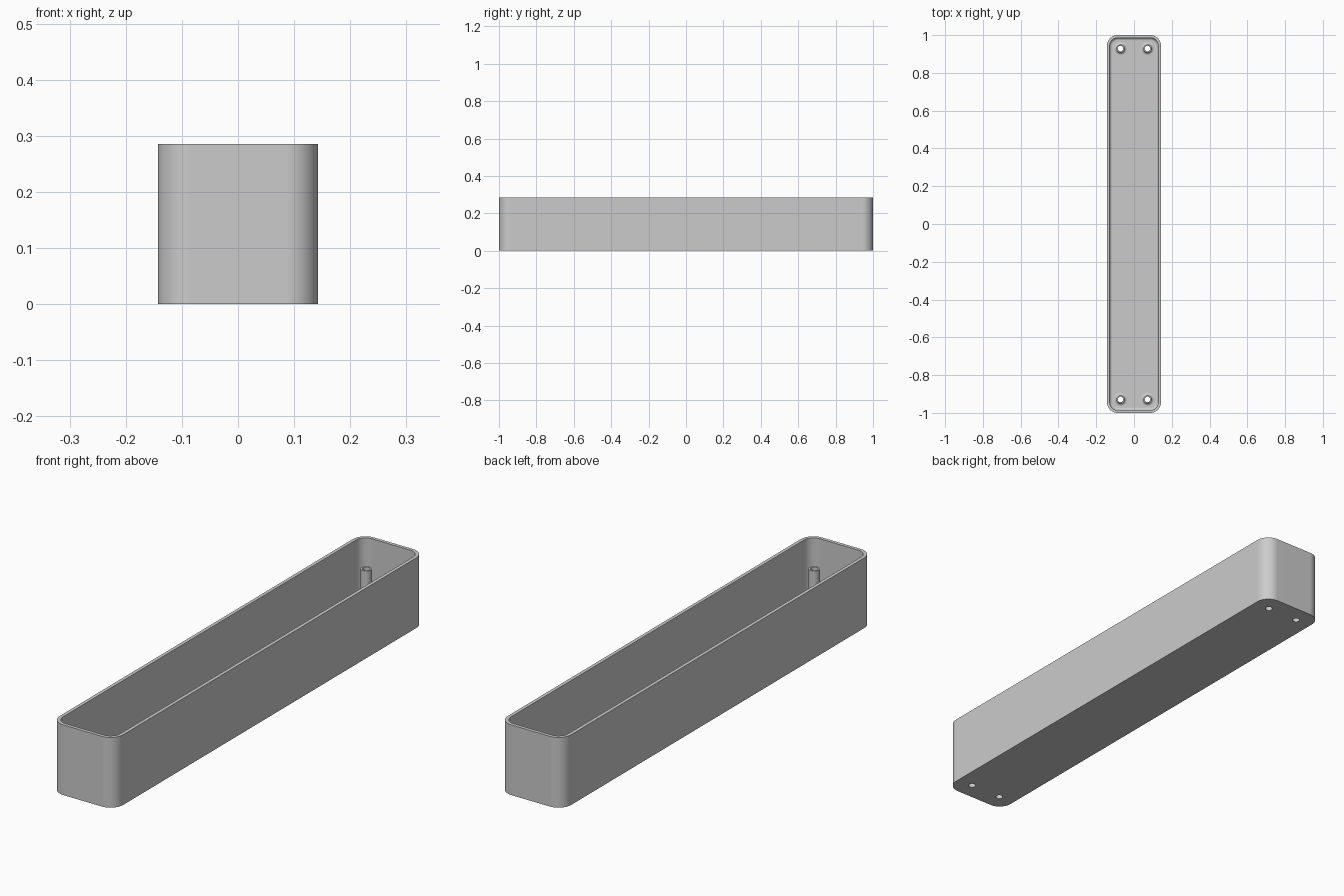
import bpy, bmesh
from math import sin, cos, pi, radians

cube = bpy.data.objects.get("Cube")
if cube:
    bpy.data.objects.remove(cube, do_unlink=True)

HALF_X, HALF_Y, HEIGHT = 0.143, 1.0, 0.286
WALL, FLOOR, FILLET, CORNER = 0.0143, 0.0143, 0.0143, 0.057
HOLE_R, POST_R, POST_TOP = 0.0143, 0.0214, 0.19
POSTS = [(sx * 0.0714, sy * 0.9286) for sx in (-1, 1) for sy in (-1, 1)]

grey = bpy.data.materials.new("plain grey")
grey.use_nodes = True
grey.diffuse_color = (0.6, 0.6, 0.6, 1)
grey.node_tree.nodes["Principled BSDF"].inputs["Base Color"].default_value = (0.6, 0.6, 0.6, 1)


def make_object(name, bm):
    bmesh.ops.recalc_face_normals(bm, faces=bm.faces)
    mesh = bpy.data.meshes.new(name)
    bm.to_mesh(mesh)
    bm.free()
    mesh.materials.append(grey)
    obj = bpy.data.objects.new(name, mesh)
    bpy.context.collection.objects.link(obj)
    return obj


def activate(obj):
    bpy.ops.object.select_all(action='DESELECT')
    obj.select_set(True)
    bpy.context.view_layer.objects.active = obj


def smooth(obj):
    activate(obj)
    bpy.ops.object.shade_smooth_by_angle(angle=radians(35))
    mod = obj.modifiers.new("even shading", 'WEIGHTED_NORMAL')
    mod.keep_sharp = True


def rounded_ring(bm, inset, z, steps=12):
    """Rounded rectangle of vertices, moved inward from the outer outline."""
    r = CORNER - inset
    cx, cy = HALF_X - CORNER, HALF_Y - CORNER
    ring = []
    for q, (sx, sy) in enumerate([(1, 1), (-1, 1), (-1, -1), (1, -1)]):
        for i in range(steps + 1):
            a = (q + i / steps) * pi / 2
            ring.append(bm.verts.new((sx * cx + r * cos(a), sy * cy + r * sin(a), z)))
    return ring


def bridge(bm, a, b):
    n = len(a)
    for i in range(n):
        j = (i + 1) % n
        bm.faces.new((a[i], a[j], b[j], b[i]))


def fillet_curve(steps=8):
    """Offsets (out from the wall, up from the floor) of a concave quarter arc."""
    return [(FILLET * (1 - cos(t)), FILLET * (1 - sin(t)))
            for t in (i / steps * pi / 2 for i in range(steps + 1))]


# Open tray: outer wall, rim, inner wall and filleted floor
bm = bmesh.new()
section = [(0, 0), (0, HEIGHT), (WALL, HEIGHT)]
section += [(WALL + d, FLOOR + h) for d, h in fillet_curve()]
rings = [rounded_ring(bm, inset, z) for inset, z in section]
for a, b in zip(rings, rings[1:]):
    bridge(bm, a, b)
bm.faces.new(rings[0])
bm.faces.new(rings[-1])
tray = make_object("tray", bm)

# Screw holes through the floor
bm = bmesh.new()
for x, y in POSTS:
    made = bmesh.ops.create_cone(bm, cap_ends=True, segments=32, radius1=HOLE_R,
                                 radius2=HOLE_R, depth=0.1)
    bmesh.ops.translate(bm, verts=made["verts"], vec=(x, y, 0))
cutter = make_object("hole_cutter", bm)
cutter.hide_render = True
cut = tray.modifiers.new("holes", 'BOOLEAN')
cut.operation, cut.solver, cut.object = 'DIFFERENCE', 'EXACT', cutter
activate(tray)
bpy.ops.object.modifier_apply(modifier=cut.name)
bpy.data.objects.remove(cutter, do_unlink=True)
smooth(tray)

# Hollow screw posts with a filleted foot
profile = [(HOLE_R, FLOOR), (HOLE_R, POST_TOP), (POST_R, POST_TOP)]
profile += [(POST_R + d, FLOOR + h) for d, h in fillet_curve()]
for number, (x, y) in enumerate(POSTS, 1):
    bm = bmesh.new()
    rings = [[bm.verts.new((x + r * cos(i * pi / 16), y + r * sin(i * pi / 16), z))
              for i in range(32)] for r, z in profile]
    for a, b in zip(rings, rings[1:]):
        bridge(bm, a, b)
    bridge(bm, rings[-1], rings[0])
    smooth(make_object(f"screw_post_{number}", bm))
